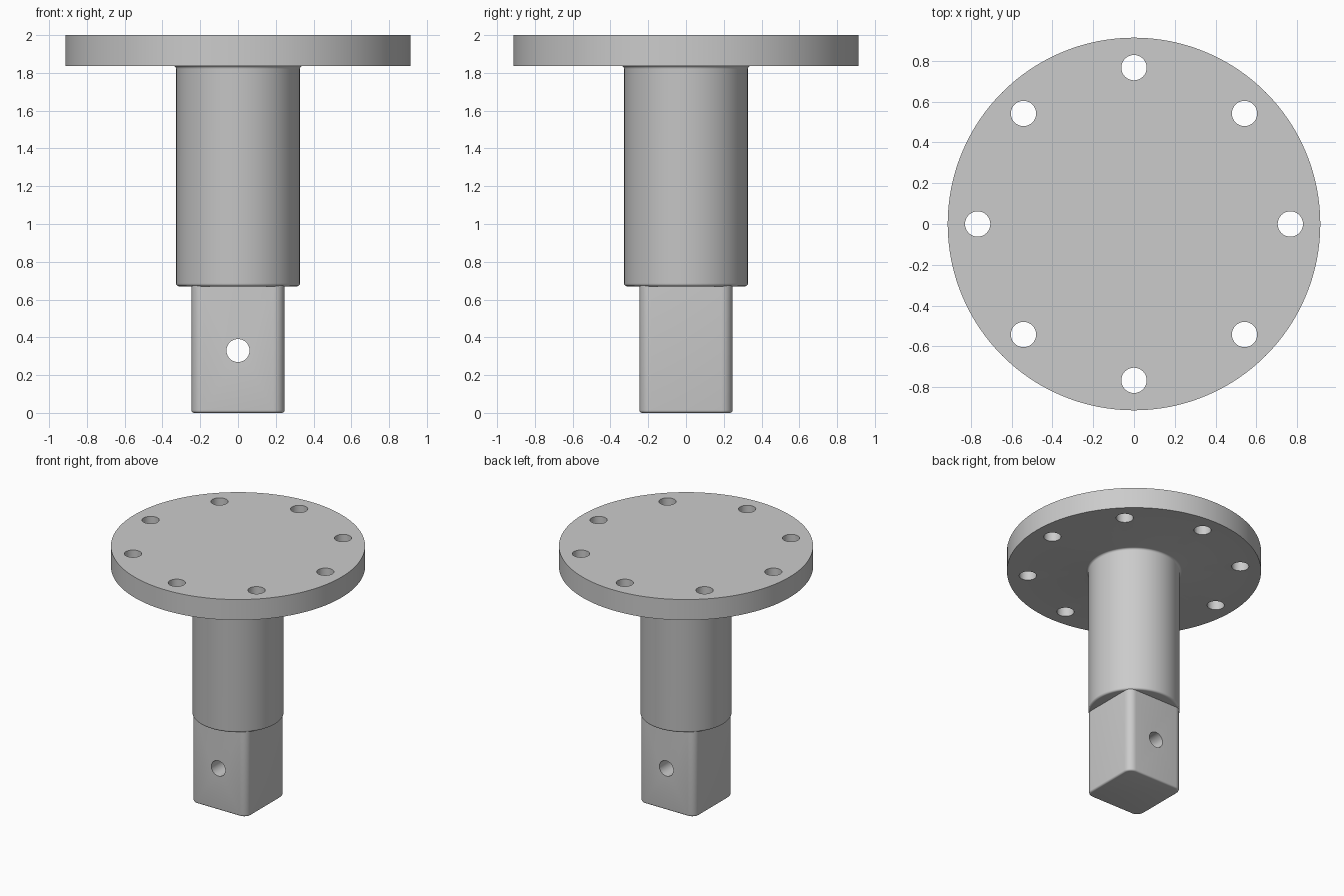
import bpy, bmesh, math
from mathutils import Matrix, Vector

if "Cube" in bpy.data.objects:
    bpy.data.objects.remove(bpy.data.objects["Cube"])

steel = bpy.data.materials.new("plain grey steel")
steel.use_nodes = True
GREY = (0.6, 0.6, 0.6, 1)
steel.diffuse_color = GREY
steel.node_tree.nodes["Principled BSDF"].inputs["Base Color"].default_value = GREY


def add_object(name, bm):
    bmesh.ops.recalc_face_normals(bm, faces=bm.faces)
    mesh = bpy.data.meshes.new(name)
    bm.to_mesh(mesh)
    bm.free()
    mesh.materials.append(steel)
    obj = bpy.data.objects.new(name, mesh)
    bpy.context.collection.objects.link(obj)
    return obj


def arc(cx, cz, r, start, end, steps=5):
    """Points on a quarter arc, angles in degrees."""
    angles = [math.radians(start + (end - start) * i / steps) for i in range(steps + 1)]
    return [(cx + r * math.cos(a), cz + r * math.sin(a)) for a in angles]


def lathe(name, profile, sides=128):
    """Revolve a (radius, z) profile about z and cap both ends."""
    bm = bmesh.new()
    rings = [[bm.verts.new((r * math.cos(math.tau * i / sides),
                            r * math.sin(math.tau * i / sides), z))
              for i in range(sides)] for r, z in profile]
    for low, high in zip(rings, rings[1:]):
        for i in range(sides):
            j = (i + 1) % sides
            bm.faces.new((low[i], low[j], high[j], high[i]))
    bm.faces.new(rings[0])
    bm.faces.new(rings[-1])
    return add_object(name, bm)


def drill(target, name, centres, radius, depth, tilt=0):
    """Cut round through holes at the given centres."""
    bm = bmesh.new()
    for centre in centres:
        bmesh.ops.create_cone(bm, cap_ends=True, segments=40, radius1=radius,
                              radius2=radius, depth=depth,
                              matrix=Matrix.Translation(centre) @ Matrix.Rotation(tilt, 4, 'X'))
    cutter = add_object(name, bm)
    cutter.hide_render = True
    mod = target.modifiers.new("holes", 'BOOLEAN')
    mod.operation = 'DIFFERENCE'
    mod.solver = 'EXACT'
    mod.object = cutter
    bpy.context.view_layer.objects.active = target
    bpy.ops.object.modifier_apply(modifier=mod.name)
    bpy.data.objects.remove(cutter)


# Round shaft with eased lower edge and fillet, turned together with the flange
SHAFT_R, SHAFT_Z, PLATE_R, PLATE_Z = 0.328, 0.67, 0.913, 1.837
EASE = 0.016
profile = (arc(SHAFT_R - EASE, SHAFT_Z + EASE, EASE, -90, 0)
           + arc(SHAFT_R + EASE, PLATE_Z - EASE, EASE, 180, 90)
           + [(PLATE_R, PLATE_Z), (PLATE_R, 2)])
flange_shaft = lathe("flanged_shaft", profile)

# Ring of eight bolt holes
bolts = [Vector((0.766, 0, 1.92)) @ Matrix.Rotation(math.tau * k / 8, 3, 'Z') for k in range(8)]
drill(flange_shaft, "bolt_hole_cutter", bolts, 0.062, 0.4)

# Square drive end: rounded upright corners, eased bottom edge
HALF, TOP = 0.246, 0.69
bm = bmesh.new()
bmesh.ops.create_cube(bm, size=1, matrix=Matrix.Translation((0, 0, TOP / 2))
                      @ Matrix.Diagonal((2 * HALF, 2 * HALF, TOP, 1)))
upright = [e for e in bm.edges if abs(e.verts[0].co.z - e.verts[1].co.z) > 0.1]
bmesh.ops.bevel(bm, geom=upright, offset=0.06, segments=8, profile=0.5, affect='EDGES')
rim = [e for e in bm.edges if all(v.co.z < 0.001 for v in e.verts)]
bmesh.ops.bevel(bm, geom=rim, offset=0.014, segments=4, profile=0.5, affect='EDGES')
square_end = add_object("square_drive_end", bm)

# Cross pin hole, front to back
drill(square_end, "pin_hole_cutter", [Vector((0, 0, 0.33))], 0.061, 1, math.pi / 2)

# Smooth shading with sharp edges kept
for obj in (flange_shaft, square_end):
    bpy.ops.object.select_all(action='DESELECT')
    obj.select_set(True)
    bpy.context.view_layer.objects.active = obj
    bpy.ops.object.shade_smooth_by_angle(angle=math.radians(30))
